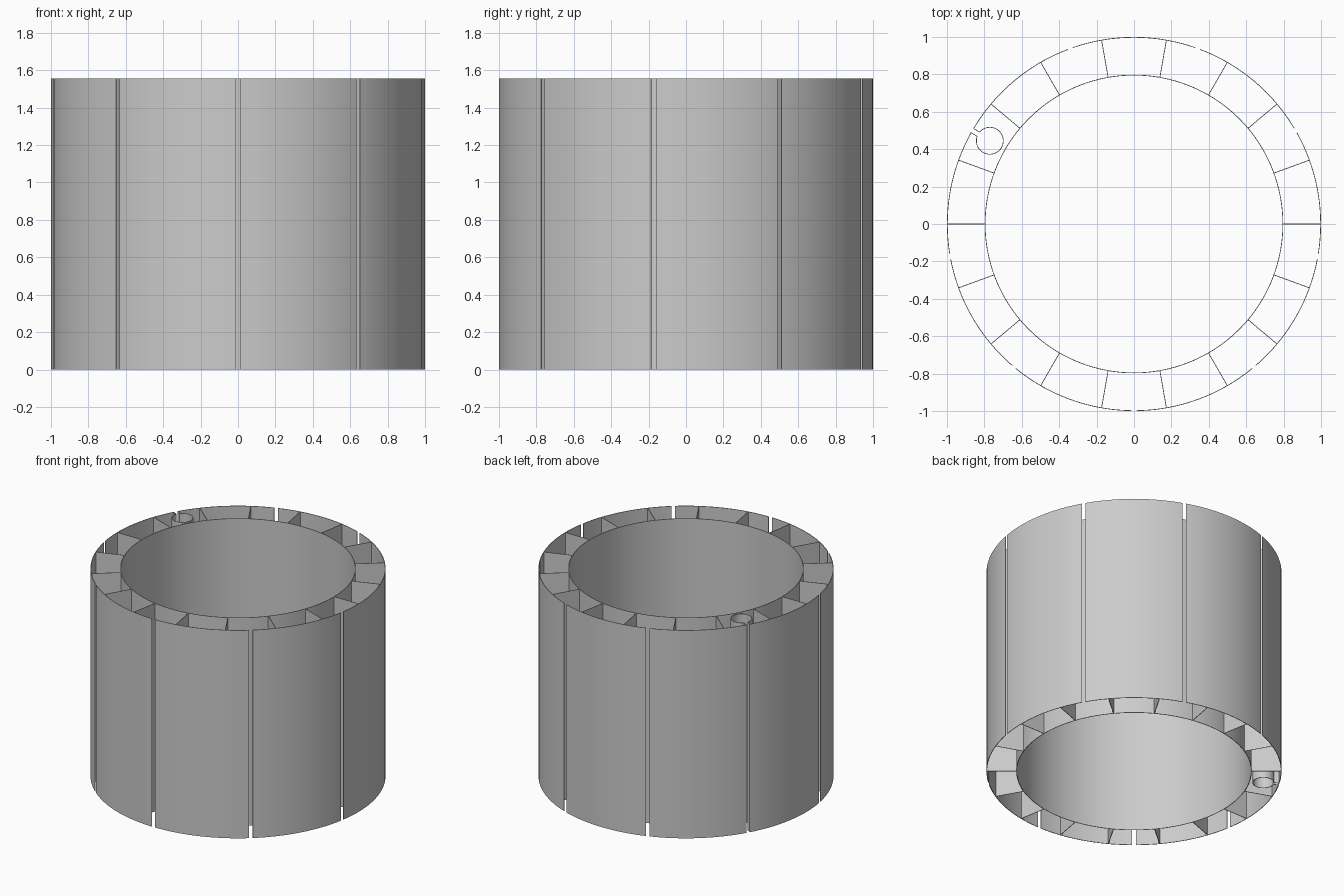
import bpy
from math import cos, sin, radians, asin, degrees

cube = bpy.data.objects.get("Cube")
if cube:
    bpy.data.objects.remove(cube, do_unlink=True)

HEIGHT = 1.556
R_OUT, R_IN = 1.0, 0.796
WALL = 0.004          # sheet thickness
SLOT = 0.026          # slot width in the outer skin
TUBE_R, TUBE_POS, TUBE_ANGLE = 0.072, 0.89, 150

grey = bpy.data.materials.new("plain grey")
grey.use_nodes = True
grey.diffuse_color = (0.6, 0.6, 0.6, 1)
grey.node_tree.nodes["Principled BSDF"].inputs["Base Color"].default_value = (0.6, 0.6, 0.6, 1)


def polar(r, a, cx=0, cy=0):
    return cx + r * cos(radians(a)), cy + r * sin(radians(a))


def arc(r, a0, a1, n, cx=0, cy=0):
    return [polar(r, a0 + (a1 - a0) * i / n, cx, cy) for i in range(n + 1)]


def wall(name, path, closed=False, offset=0):
    """Raise a plan path into a thin upright wall."""
    n = len(path)
    verts = [(x, y, z) for z in (0, HEIGHT) for x, y in path]
    faces = [(i, (i + 1) % n, (i + 1) % n + n, i + n)
             for i in range(n if closed else n - 1)]
    mesh = bpy.data.meshes.new(name)
    mesh.from_pydata(verts, [], faces)
    mesh.materials.append(grey)
    obj = bpy.data.objects.new(name, mesh)
    bpy.context.collection.objects.link(obj)
    solid = obj.modifiers.new("thickness", 'SOLIDIFY')
    solid.thickness, solid.offset = WALL, offset
    bpy.ops.object.select_all(action='DESELECT')
    obj.select_set(True)
    bpy.context.view_layer.objects.active = obj
    bpy.ops.object.modifier_apply(modifier=solid.name)
    bpy.ops.object.shade_smooth_by_angle(angle=radians(30))
    return obj


# Inner cylinder
wall("inner_cylinder", arc(R_IN, 0, 360, 180)[:-1], closed=True)

# Outer skin panels, separated by vertical slots
half_gap = degrees(asin(SLOT / 2 / R_OUT))
for k in range(9):
    start = 30 + 40 * k
    wall(f"outer_panel_{k + 1}",
         arc(R_OUT, start + half_gap, start + 40 - half_gap, 24), offset=-1)

# Radial ribs joining the two skins
for k in range(18):
    wall(f"radial_rib_{k + 1}", [polar(R_IN, 20 * k), polar(R_OUT - WALL / 2, 20 * k)])

# Keyhole tube opening through two lips into one slot
cx, cy = polar(TUBE_POS, TUBE_ANGLE)
opening = degrees(asin(SLOT / 2 / TUBE_R))
lip_a = polar(R_OUT - WALL / 2, TUBE_ANGLE + half_gap)
lip_b = polar(R_OUT - WALL / 2, TUBE_ANGLE - half_gap)
ring = arc(TUBE_R, TUBE_ANGLE + opening, TUBE_ANGLE + 360 - opening, 40, cx, cy)
wall("keyhole_tube", [lip_a] + ring + [lip_b])
